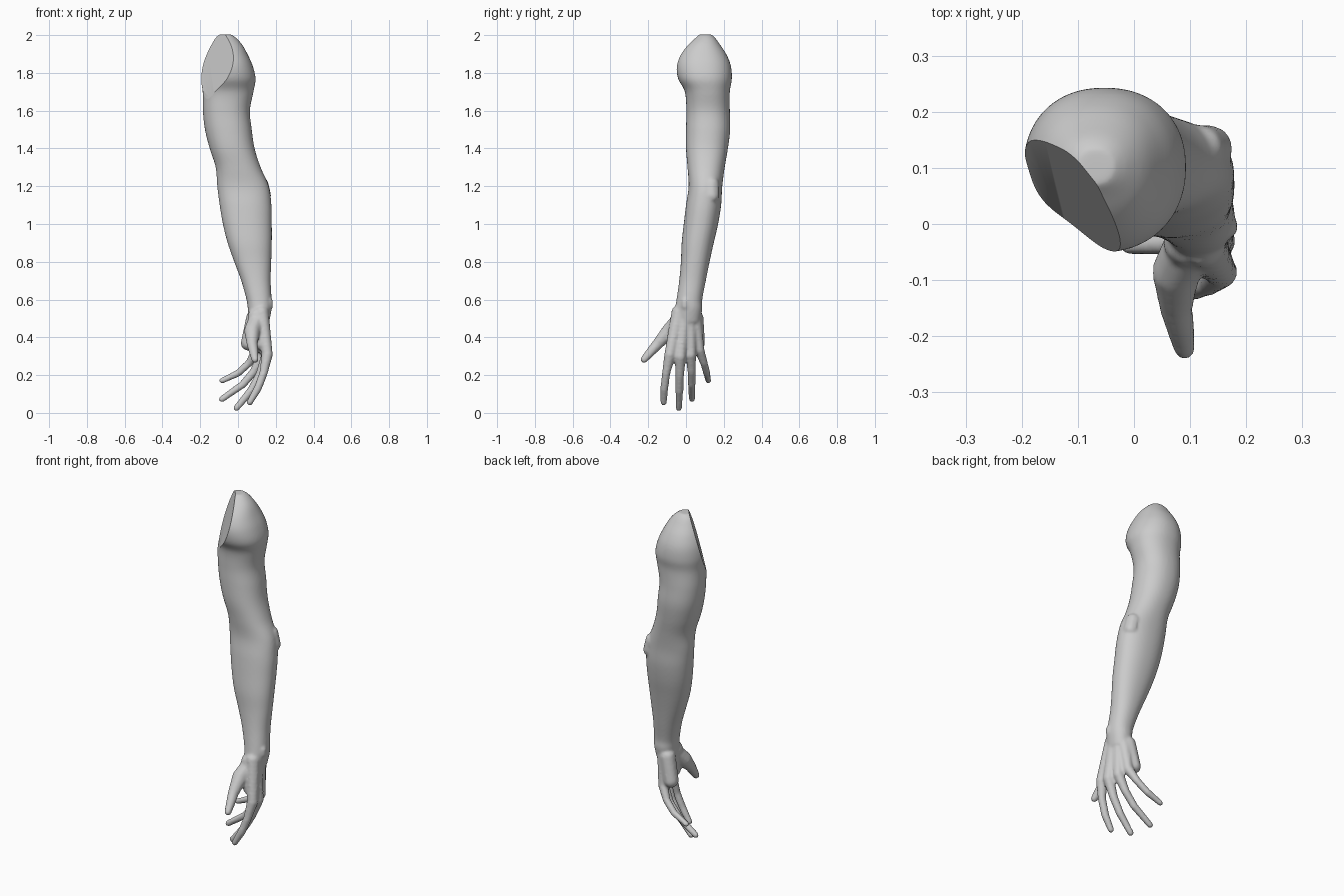
import bpy, bmesh, math
from mathutils import Vector, Matrix

if "Cube" in bpy.data.objects:
    bpy.data.objects.remove(bpy.data.objects["Cube"])

bm = bmesh.new()

def spline(a, b, c, d, t):
    return tuple(0.5 * (2*q + (r-p)*t + (2*p-5*q+4*r-s)*t*t + (3*q-p-3*r+s)*t**3)
                 for p, q, r, s in zip(a, b, c, d))

def loft(sections, n=48, power=2.2, steps=5):
    """Skin horizontal sections given as z, xmin, xmax, ymin, ymax."""
    dense = []
    for i in range(len(sections) - 1):
        pts = [sections[min(max(i+k, 0), len(sections)-1)] for k in (-1, 0, 1, 2)]
        dense += [spline(*pts, s/steps) for s in range(steps)]
    dense.append(sections[-1])
    rings = []
    for z, x0, x1, y0, y1 in dense:
        ring = []
        for k in range(n):
            c, s = math.cos(math.tau*k/n), math.sin(math.tau*k/n)
            ex = math.copysign(abs(c)**(2/power), c)
            ey = math.copysign(abs(s)**(2/power), s)
            ring.append(bm.verts.new(((x0+x1)/2 + ex*(x1-x0)/2, (y0+y1)/2 + ey*(y1-y0)/2, z)))
        rings.append(ring)
    for a, b in zip(rings, rings[1:]):
        for k in range(n):
            bm.faces.new((a[k], b[k], b[(k+1) % n], a[(k+1) % n]))
    bm.faces.new(rings[0])
    bm.faces.new(rings[-1][::-1])

def limb(*pts, steps=10):
    """Tapered chain of overlapping spheres through x, y, z, radius points."""
    for a, b in zip(pts, pts[1:]):
        for s in range(steps + 1):
            x, y, z, r = (p + (q-p)*s/steps for p, q in zip(a, b))
            bmesh.ops.create_icosphere(bm, subdivisions=2, radius=r,
                                       matrix=Matrix.Translation((x, y, z)))

# shoulder, upper arm, forearm and wrist
loft([(2.003, -.10, -.035, .07, .135), (1.985, -.125, -.01, .05, .155),
      (1.95, -.15, .022, .01, .18), (1.9, -.175, .05, -.03, .213),
      (1.84, -.193, .077, -.05, .237), (1.77, -.197, .093, -.042, .243),
      (1.7, -.187, .082, -.006, .232), (1.6, -.186, .063, .002, .232),
      (1.5, -.175, .073, 0, .234), (1.4, -.15, .088, 0, .222),
      (1.3, -.118, .12, .008, .205), (1.2, -.11, .163, .014, .192),
      (1.1, -.097, .177, 0, .186), (1.0, -.08, .179, -.012, .17),
      (.9, -.055, .179, -.023, .147), (.8, -.02, .176, -.027, .125),
      (.7, .017, .173, -.036, .105), (.6, .045, .178, -.05, .086),
      (.55, .052, .178, -.058, .086), (.48, .06, .165, -.06, .075)])
# elbow point and wrist bones
limb((.12, .135, 1.21, .042), (.135, .135, 1.15, .042))
limb((.163, -.005, .59, .023), (.163, -.005, .565, .023))
# palm pads
limb((.085, .05, .5, .045), (.055, .06, .37, .042))
limb((.11, 0, .5, .055), (.115, -.015, .36, .044))
limb((.10, -.03, .51, .05), (.12, -.06, .37, .038))
# fingers: knuckle, two joints, tip, each with a metacarpal back to the wrist
fingers = [
    [(.155, -.085, .31, .031), (.135, -.105, .21, .023), (.105, -.115, .13, .022), (.062, -.118, .056, .018)],
    [(.152, -.03, .30, .031), (.115, -.033, .20, .024), (.07, -.035, .12, .022), (-.008, -.038, .026, .018)],
    [(.13, .025, .31, .030), (.085, .03, .22, .023), (.025, .03, .15, .021), (-.085, .032, .073, .018)],
    [(.10, .07, .335, .028), (.06, .095, .265, .021), (0, .11, .21, .020), (-.085, .118, .17, .016)]]
for f in fingers:
    x, y, z, r = f[0]
    limb((.115 + .2*(x-.115), y*.5 + .005, .53, .042), *f)
# thumb
limb((.105, -.025, .5, .048), (.075, -.085, .435, .044), (.075, -.15, .365, .030),
     (.083, -.185, .325, .026), (.09, -.222, .283, .020))

mesh = bpy.data.meshes.new("arm")
bmesh.ops.recalc_face_normals(bm, faces=bm.faces)
bm.to_mesh(mesh)
bm.free()
arm = bpy.data.objects.new("arm", mesh)
bpy.context.collection.objects.link(arm)
bpy.context.view_layer.objects.active = arm
arm.select_set(True)

# fuse everything into one skin
rm = arm.modifiers.new("fuse", 'REMESH')
rm.mode, rm.voxel_size = 'VOXEL', 0.007
sm = arm.modifiers.new("soften", 'SMOOTH')
sm.factor, sm.iterations = 0.5, 7
bpy.ops.object.modifier_apply(modifier="fuse")
bpy.ops.object.modifier_apply(modifier="soften")

# flat slanted cut where the arm meets the body
bm = bmesh.new()
bm.from_mesh(arm.data)
cut = bmesh.ops.bisect_plane(bm, geom=bm.verts[:] + bm.edges[:] + bm.faces[:],
                             plane_co=Vector((-.118, .012, 1.72)),
                             plane_no=Vector((-.77, -.62, .27)).normalized(), clear_outer=True)
edges = [e for e in cut["geom_cut"] if isinstance(e, bmesh.types.BMEdge)]
bmesh.ops.holes_fill(bm, edges=edges, sides=0)
bm.to_mesh(arm.data)
bm.free()
bpy.ops.object.shade_smooth_by_angle(angle=math.radians(35))
